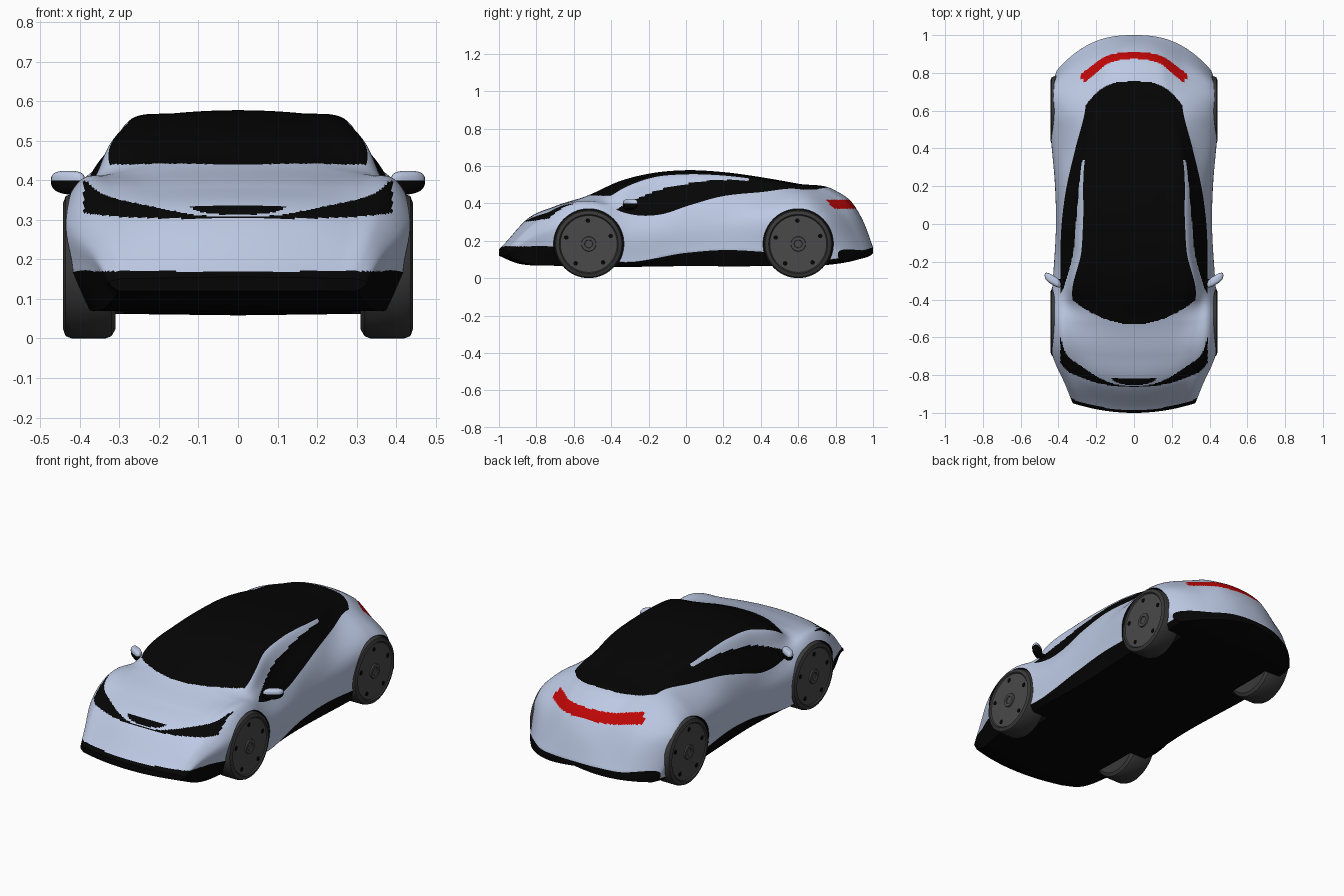
import bpy, bmesh, math
from mathutils import Vector, Matrix

cube = bpy.data.objects.get("Cube")
if cube:
    bpy.data.objects.remove(cube, do_unlink=True)


def material(name, r, g, b):
    m = bpy.data.materials.new(name)
    m.use_nodes = True
    m.diffuse_color = (r, g, b, 1)
    m.node_tree.nodes["Principled BSDF"].inputs["Base Color"].default_value = (r, g, b, 1)
    return m


PAINT = material("silver blue paint", .51, .59, .78)
BLACK = material("gloss black", .0015, .0015, .0015)
RED = material("tail light red", .53, .002, .002)
RUBBER = material("tyre rubber", .04, .04, .04)
DISC = material("wheel cover grey", .07, .068, .068)


def finish(name, bm, mats, angle=35):
    """Turn a bmesh into a named, smooth shaded object."""
    bmesh.ops.recalc_face_normals(bm, faces=bm.faces[:])
    mesh = bpy.data.meshes.new(name)
    bm.to_mesh(mesh)
    bm.free()
    for m in mats:
        mesh.materials.append(m)
    ob = bpy.data.objects.new(name, mesh)
    bpy.context.collection.objects.link(ob)
    smooth(ob, angle)
    return ob


def smooth(ob, angle):
    bpy.ops.object.select_all(action='DESELECT')
    ob.select_set(True)
    bpy.context.view_layer.objects.active = ob
    bpy.ops.object.shade_smooth_by_angle(angle=math.radians(angle))


def spline(ts, vs, t):
    """Smooth curve through values vs (floats or vectors) at knots ts."""
    last = len(ts) - 1
    i = 0
    while i < last - 1 and t > ts[i + 1]:
        i += 1

    def slope(j):
        return (vs[j + 1] - vs[j]) / (ts[j + 1] - ts[j])

    def tangent(j):
        if j == 0 or j == last:
            return slope(min(j, last - 1))
        a, b = ts[j] - ts[j - 1], ts[j + 1] - ts[j]
        return (slope(j - 1) * b + slope(j) * a) / (a + b)

    h = ts[i + 1] - ts[i]
    u = (t - ts[i]) / h
    return (vs[i] * (1 + 2 * u) * (1 - u) ** 2 + tangent(i) * (h * u * (1 - u) ** 2)
            + vs[i + 1] * (u * u * (3 - 2 * u)) + tangent(i + 1) * (h * u * u * (u - 1)))


def curve(*pairs):
    ts, vs = zip(*pairs)
    return lambda t: spline(ts, vs, t)


# Lengthwise guide lines of the body: centre line, roof edge, belt, flank, sill, floor
top_z = curve((-1, .155), (-.975, .18), (-.85, .315), (-.7, .385), (-.53, .44), (-.35, .52),
              (-.19, .56), (0, .577), (.2, .567), (.4, .54), (.6, .505), (.8, .468),
              (.9, .388), (.957, .283), (1, .165))
roof_x = curve((-1, .2), (-.8, .22), (-.53, .28), (-.4, .325), (-.14, .278), (0, .27),
               (.34, .26), (.6, .2), (.8, .15), (1, .15))
roof_z = curve((-1, .153), (-.975, .177), (-.85, .307), (-.7, .38), (-.53, .418), (-.42, .433),
               (-.33, .483), (-.19, .535), (0, .555), (.18, .55), (.4, .525), (.6, .493),
               (.8, .452), (.9, .37), (1, .16))
belt_x = curve((-1, .3), (-.9, .335), (-.8, .36), (-.55, .385), (-.25, .39), (0, .383),
               (.18, .36), (.4, .31), (.6, .26), (.8, .25), (1, .24))
belt_z = curve((-1, .15), (-.9, .25), (-.8, .325), (-.7, .382), (-.52, .407), (-.42, .385),
               (-.33, .35), (-.25, .335), (-.14, .34), (.02, .39), (.18, .435), (.4, .46),
               (.6, .477), (.7, .458), (.8, .407), (.9, .32), (1, .15))
side_x = curve((-1, .325), (-.9, .365), (-.8, .41), (-.73, .43), (-.55, .438), (-.3, .422),
               (0, .41), (.2, .413), (.45, .428), (.6, .438), (.85, .435), (1, .41))
side_z = curve((-1, .14), (-.9, .215), (-.73, .3), (-.52, .34), (-.3, .27), (0, .28),
               (.2, .3), (.6, .345), (.8, .325), (.9, .275), (1, .125))
sill_x = curve((-1, .322), (-.9, .36), (-.73, .425), (-.5, .43), (0, .41), (.6, .432), (1, .405))
sill_z = curve((-1, .132), (-.93, .16), (-.7, .162), (-.33, .085), (0, .135), (.2, .15),
               (.42, .14), (.8, .095), (1, .105))
floor_x = curve((-1, .3), (-.9, .335), (-.5, .39), (0, .38), (.6, .4), (1, .38))
floor_z = curve((-1, .12), (-.92, .085), (-.7, .07), (0, .066), (.5, .067), (.8, .07), (1, .088))
belly_z = curve((-1, .12), (-.92, .085), (-.7, .066), (0, .064), (.5, .066), (.8, .078),
                (.9, .1), (1, .14))
window_top = curve((-.39, .36), (-.25, .43), (-.14, .473), (.02, .507), (.155, .524), (.34, .521))

# Face rows between the lines of a half section
COUNTS = (16, 16, 12, 12, 12, 10, 4, 12)
ROOF = sum(COUNTS[:2])
BELT = sum(COUNTS[:4])
SILL = sum(COUNTS[:6])


def bend(x, s):
    """Bow the nose and the tail in plan."""
    if s > .5:
        return s - .2 * (abs(x) / .42) ** 2.5 * ((s - .5) / .5) ** 1.5
    if s < -.4:
        return s + .05 * (x / .32) ** 2 * (-.4 - s) / .6
    return s


def half_section(s):
    top, roof, belt, side, sill, floor, belly = (Vector(p) for p in (
        (0, top_z(s)), (roof_x(s), roof_z(s)), (belt_x(s), belt_z(s)), (side_x(s), side_z(s)),
        (sill_x(s), sill_z(s)), (floor_x(s), floor_z(s)), (0, belly_z(s))))
    crown = Vector((.6 * roof.x, top.y + .36 * (roof.y - top.y)))
    keys = [Vector((-crown.x, crown.y)), top, crown, roof, roof.lerp(belt, .5), belt, side, sill]
    ts = [0]
    for a, b in zip(keys, keys[1:]):
        ts.append(ts[-1] + (b - a).length)
    pts = []
    for k, n in enumerate(COUNTS[:6]):
        pts += [spline(ts, keys, ts[k + 1] + (ts[k + 2] - ts[k + 1]) * j / n) for j in range(n)]
    for a, b, n in ((sill, floor, COUNTS[6]), (floor, belly, COUNTS[7])):
        pts += [a.lerp(b, j / n) for j in range(n)]
    return pts + [belly]


def body_colour(c, row):
    """Slot for a body face: 0 paint, 1 black, 2 red."""
    x, y, z = abs(c.x), c.y, c.z
    if row >= SILL or (y < -.6 and z < .17):
        return 1
    if row < BELT and y < .755 - .045 * (x / .18) ** 3:
        if row < ROOF and y > -.53 + .13 * (x / .33) ** 2:
            return 1                                    # windscreen and roof glass
        if row >= ROOF and y > -.39 and (y > .34 or z < window_top(y)):
            return 1                                    # side glass
    if y > .7 and x < .275 and abs(z - .395) < .024:
        return 2                                        # tail light
    if y < -.6 and row < BELT + 5:
        low = .303 + .018 * (x / .41) ** 4
        high = .31 + .2 * max(x - .1, 0) + .033 * (x / .385) ** 12
        if x < .39 and low < z < high:
            return 1                                    # headlights
        if x < .125 and .314 + .02 * (x / .125) ** 4 < z < .335:
            return 1                                    # nose slot
    return 0


# Body shell, lofted from nose to tail
STATIONS = 420
bm = bmesh.new()
rings = []
for i in range(STATIONS + 1):
    s = -1 + 2 * i / STATIONS
    half = half_section(s)
    ring = half + [Vector((-p.x, p.y)) for p in half[-2:0:-1]]
    rings.append([bm.verts.new((p.x, bend(p.x, s), p.y)) for p in ring])
size = len(rings[0])
for a, b in zip(rings, rings[1:]):
    for j in range(size):
        k = (j + 1) % size
        f = bm.faces.new((a[j], a[k], b[k], b[j]))
        f.material_index = body_colour(f.calc_center_median(), min(j, size - 1 - j))

# Thin black lips closing the nose and the tail
for ring in (rings[0], rings[-1]):
    for sign in (1, -1):
        upper = [ring[sign * j] for j in range(SILL + 1)]
        lower = [ring[sign * j] for j in range(size // 2, SILL, -1)]
        while len(upper) > 1 or len(lower) > 1:
            if len(lower) == 1 or (len(upper) > 1 and abs(upper[1].co.x) <= abs(lower[1].co.x)):
                f = bm.faces.new((upper[0], upper[1], lower[0]))
                upper.pop(0)
            else:
                f = bm.faces.new((upper[0], lower[1], lower[0]))
                lower.pop(0)
            f.material_index = 1
body = finish("body_shell", bm, (PAINT, BLACK, RED))

# Wheel wells cut out of the body
AXLES = {"front": -.52, "rear": .6}
SIDES = {"left": 1, "right": -1}
TURN = Matrix.Rotation(math.pi / 2, 4, 'Y')
bm = bmesh.new()
for y in AXLES.values():
    for side in SIDES.values():
        bmesh.ops.create_cone(bm, cap_ends=True, segments=64, radius1=.188, radius2=.188, depth=.22,
                              matrix=Matrix.Translation((side * .4, y, .183)) @ TURN)
for f in bm.faces:
    f.material_index = 1
cutter = finish("wheel_well_cutter", bm, (PAINT, BLACK, RED))
cutter.hide_render = True
cut = body.modifiers.new("wheel wells", 'BOOLEAN')
cut.operation = 'DIFFERENCE'
cut.solver = 'EXACT'
cut.object = cutter
bpy.context.view_layer.objects.active = body
bpy.ops.object.modifier_apply(modifier=cut.name)
bpy.data.objects.remove(cutter, do_unlink=True)
smooth(body, 35)

# Wheels: turned tyre and cover, with five dark recesses
WHEEL = ((0, .315), (.13, .315), (.16, .31), (.177, .32), (.183, .335), (.183, .42), (.177, .436),
         (.158, .443), (.152, .436), (.04, .436), (.038, .443), (.022, .443), (.02, .438), (0, .438))
for end, y in AXLES.items():
    for side_name, side in SIDES.items():
        bm = bmesh.new()
        line = [bm.verts.new((side * x, 0, r)) for r, x in WHEEL]
        edges = [bm.edges.new(pair) for pair in zip(line, line[1:])]
        bmesh.ops.spin(bm, geom=line + edges, cent=(0, 0, 0), axis=(1, 0, 0),
                       angle=math.tau, steps=56)
        bmesh.ops.remove_doubles(bm, verts=bm.verts[:], dist=.0002)
        for f in bm.faces:
            c = f.calc_center_median()
            f.material_index = int(abs(c.x) > .4 and math.hypot(c.y, c.z) < .154)
        for k in range(5):
            a = math.tau * k / 5 + .35
            spot = Matrix.Translation((side * .436, .125 * math.cos(a), .125 * math.sin(a))) @ TURN
            made = bmesh.ops.create_cone(bm, cap_ends=True, segments=12, radius1=.012, radius2=.012,
                                         depth=.005, matrix=spot)
            for f in {f for v in made["verts"] for f in v.link_faces}:
                f.material_index = 2
        wheel = finish(f"{end}_{side_name}_wheel", bm, (RUBBER, DISC, BLACK), 30)
        wheel.location = (0, y, .183)

# Door mirrors: squarish painted cap over a black lower half, on a short stalk
for side_name, side in SIDES.items():
    bm = bmesh.new()
    bmesh.ops.create_uvsphere(bm, u_segments=24, v_segments=14, radius=1)
    for f in bm.faces:
        f.material_index = int(f.calc_center_median().z < 0)
    for v in bm.verts:
        x, y, z = (math.copysign(abs(n) ** .7, n) for n in v.co)
        drop = .024 if z > 0 else .036 - .006 * x
        v.co = (side * (.43 + .043 * x), -.297 + .026 * y + .024 * x, .4 + drop * z)
    finish(f"{side_name}_mirror", bm, (PAINT, BLACK))
    bm = bmesh.new()
    bmesh.ops.create_cube(bm, size=1, matrix=Matrix.Translation((side * .385, -.305, .378))
                          @ Matrix.Diagonal((.06, .03, .016, 1)))
    finish(f"{side_name}_mirror_stalk", bm, (BLACK,))
